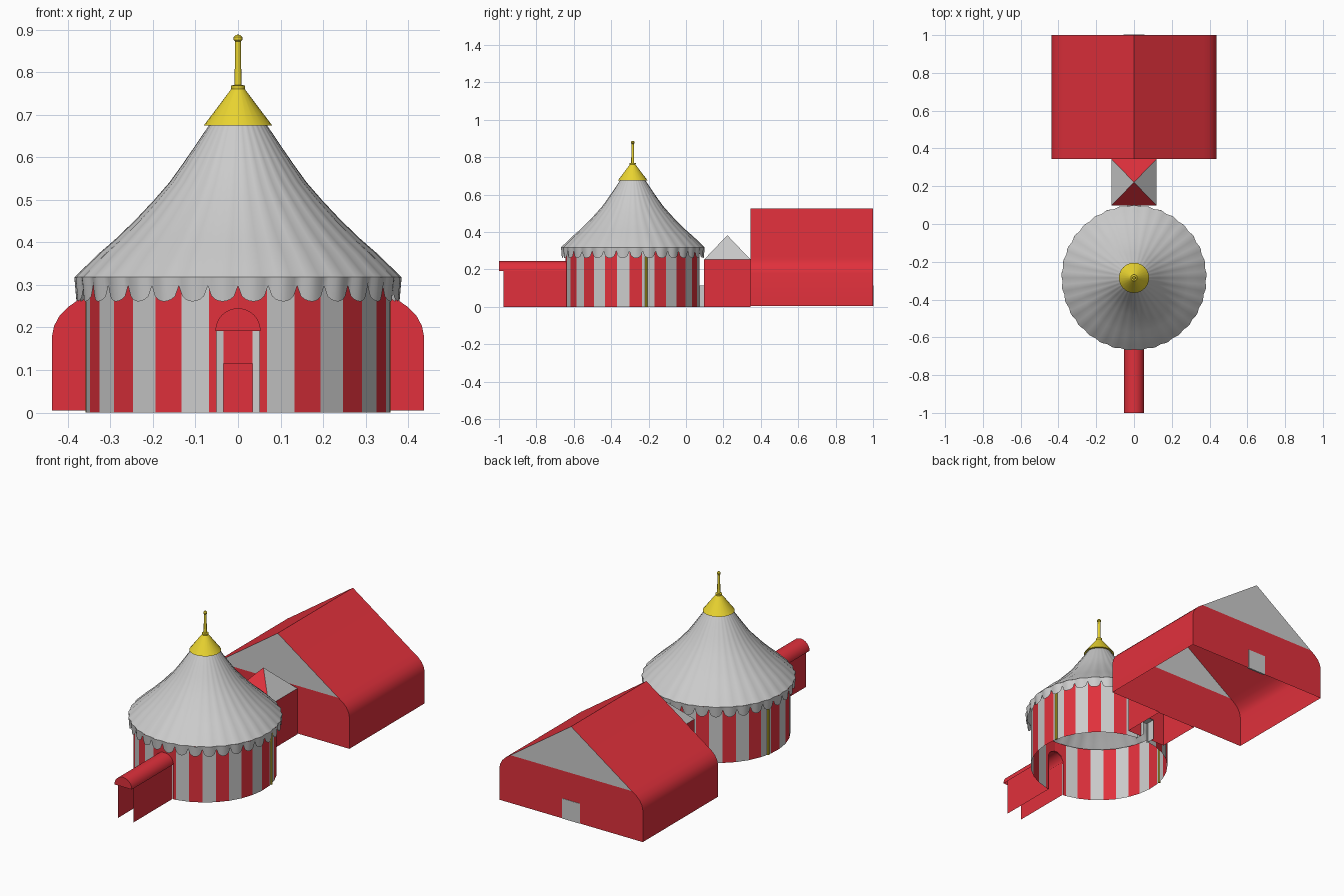
import bpy, bmesh
from math import sin, cos, pi, sqrt

if "Cube" in bpy.data.objects:
    bpy.data.objects.remove(bpy.data.objects["Cube"])

CY = -0.285          # centre of the round tent
N = 33               # stripes / scallops around it
STEP = 2 * pi / N


def material(name, rgb):
    m = bpy.data.materials.new(name)
    m.diffuse_color = (*rgb, 1)
    m.use_nodes = True
    m.node_tree.nodes["Principled BSDF"].inputs["Base Color"].default_value = m.diffuse_color
    return m


RED = material("red_canvas", (0.75, 0.03, 0.045))
GOLD = material("gold", (0.82, 0.66, 0.03))


def build(name, polys, mats=(None,), smooth=None):
    """polys: list of (points, material index); shared corners are welded."""
    bm = bmesh.new()
    for pts, idx in polys:
        bm.faces.new([bm.verts.new(p) for p in pts]).material_index = idx
    bmesh.ops.remove_doubles(bm, verts=bm.verts, dist=1e-5)
    bmesh.ops.recalc_face_normals(bm, faces=bm.faces)
    me = bpy.data.meshes.new(name)
    for m in mats:
        me.materials.append(m)
    bm.to_mesh(me)
    bm.free()
    ob = bpy.data.objects.new(name, me)
    bpy.context.collection.objects.link(ob)
    if smooth:
        bpy.ops.object.select_all(action='DESELECT')
        ob.select_set(True)
        bpy.context.view_layer.objects.active = ob
        bpy.ops.object.shade_smooth_by_angle(angle=smooth)
    return ob


def polar(r, a, z):
    """Angle 0 points to the front."""
    return (r * sin(a), CY - r * cos(a), z)


def extrude_y(profile, y0, y1, idx=0):
    return [([(a[0], y0, a[1]), (b[0], y0, b[1]), (b[0], y1, b[1]), (a[0], y1, a[1])], idx)
            for a, b in zip(profile, profile[1:])]


def revolve(profile, n, fold=lambda a: 1.0, closed_top=False):
    polys = []
    for k in range(n):
        a, b = 2 * pi * k / n, 2 * pi * (k + 1) / n
        for (r0, z0), (r1, z1) in zip(profile, profile[1:]):
            quad = [polar(r0 * fold(a), a, z0), polar(r0 * fold(b), b, z0)]
            if r1 == 0:
                quad.append(polar(0, 0, z1))
            else:
                quad += [polar(r1 * fold(b), b, z1), polar(r1 * fold(a), a, z1)]
            polys.append((quad, 0))
    return polys


# striped round wall, arched doorway in front, low doorway at the back
R, TOP = 0.358, 0.305
polys = []
for k in range(N):
    a, b = k * STEP, (k + 1) * STEP
    if k in (0, N - 1):
        side = 1 if k == 0 else -1
        xe, ye = R * sin(STEP), R * (1 - cos(STEP))
        outline = [(xe, 0), (xe, TOP), (0, TOP)]
        outline += [(0.05 * sin(t * pi / 16), 0.193 + 0.05 * cos(t * pi / 16)) for t in range(9)]
        outline.append((0.05, 0))
        pts = [(side * x, CY - R + ye * x / xe, z) for x, z in outline]
    else:
        low = 0.115 if k == N // 2 else 0
        pts = [polar(R, a, low), polar(R, b, low), polar(R, b, TOP), polar(R, a, TOP)]
    polys.append((pts, 1 - k % 2))
build("striped_wall", polys, (None, RED))


# softly folded canopy and scalloped valance
def fold(a):
    return 1 - 0.008 * (1 + cos(N * a))


canopy = [(0.385, 0.318), (0.362, 0.34), (0.326, 0.375), (0.29, 0.406), (0.242, 0.452),
          (0.197, 0.5), (0.162, 0.54), (0.131, 0.583), (0.1, 0.628), (0.065, 0.68), (0.05, 0.7)]
build("canopy", revolve(canopy, N * 4, fold), smooth=0.6)

M = 8
polys = []
for k in range(N * M):
    ring = []
    for j in (k, k + 1):
        a = j * STEP / M
        t = 2 * (j % M) / M - 1
        low = 0.298 - 0.037 * sqrt(max(0, 1 - t * t))
        ring.append((polar(0.385 * fold(a), a, 0.318), polar(0.38 * fold(a), a, low)))
    polys.append(([ring[0][1], ring[1][1], ring[1][0], ring[0][0]], 0))
build("valance", polys, smooth=0.6)

# gold cap with mast and knob
cap = [(0.06, 0.677), (0.08, 0.675), (0.016, 0.76), (0.017, 0.768), (0.008, 0.77),
       (0.007, 0.872), (0.01, 0.875), (0.01, 0.882), (0.006, 0.887), (0, 0.888)]
build("cap_and_mast", revolve(cap, 24), (GOLD,), smooth=0.6)

# side poles against the wall
for side, tag in ((1, "right"), (-1, "left")):
    bpy.ops.mesh.primitive_cylinder_add(vertices=8, radius=0.006, depth=0.3,
                                        location=(side * 0.352, CY + 0.072, 0.15))
    pole = bpy.context.object
    pole.name = tag + "_side_pole"
    pole.data.materials.append(GOLD)

# entrance tunnel: two walls and an arched roof with a closed front
for side, tag in ((1, "right"), (-1, "left")):
    build(tag + "_tunnel_wall", extrude_y([(side * 0.047, 0), (side * 0.047, 0.2)], -0.975, -0.638), (RED,))
arch = [(0.053 * cos(i * pi / 16), 0.192 + 0.053 * sin(i * pi / 16)) for i in range(17)]
polys = extrude_y(arch, -1.0, -0.638)
polys.append(([(x, -1.0, z) for x, z in arch], 0))
build("tunnel_roof", polys, (RED,), smooth=0.6)

# low passage behind the round tent
build("low_passage", extrude_y([(0.035, 0), (0.035, 0.115), (-0.035, 0.115), (-0.035, 0)], 0.06, 0.118))

# square connecting tent with a pyramid roof
W, Y0, Y1, H = 0.12, 0.097, 0.345, 0.253
apex = (0, 0.221, 0.383)
c = [(-W, Y0), (W, Y0), (W, Y1), (-W, Y1)]
polys = []
for i in range(4):
    p, q = c[i], c[(i + 1) % 4]
    base = [(*p, 0), (*q, 0)]
    if i == 0:   # doorway in the front wall
        base = [(*p, 0), (-0.035, Y0, 0), (-0.035, Y0, 0.115), (0.035, Y0, 0.115), (0.035, Y0, 0), (*q, 0)]
    polys.append((base + [(*q, H), (*p, H)], 1))
    polys.append(([(*p, H), (*q, H), apex], 1 - i % 2))
build("connecting_tent", polys, (None, RED))

# large hall with rounded eaves and grey gables
half = [(0.437, 0.005), (0.437, 0.18), (0.432, 0.204), (0.419, 0.228), (0.398, 0.249), (0.37, 0.268)]
left = [(-x, z) for x, z in half]
shell = half + [(0, 0.525)] + left[::-1]
polys = extrude_y(shell, 0.345, 1.0, 1)
for y in (0.345, 1.0):
    polys.append(([(x, y, z) for x, z in half + left[::-1]], 1))
    polys.append(([(0.37, y, 0.268), (0, y, 0.525), (-0.37, y, 0.268)], 0))
build("hall", polys, (None, RED), smooth=0.45)

# grey door in the back of the hall
bpy.ops.mesh.primitive_cube_add(size=1, location=(0, 0.997, 0.06))
door = bpy.context.object
door.name = "hall_back_door"
door.scale = (0.11, 0.01, 0.11)
